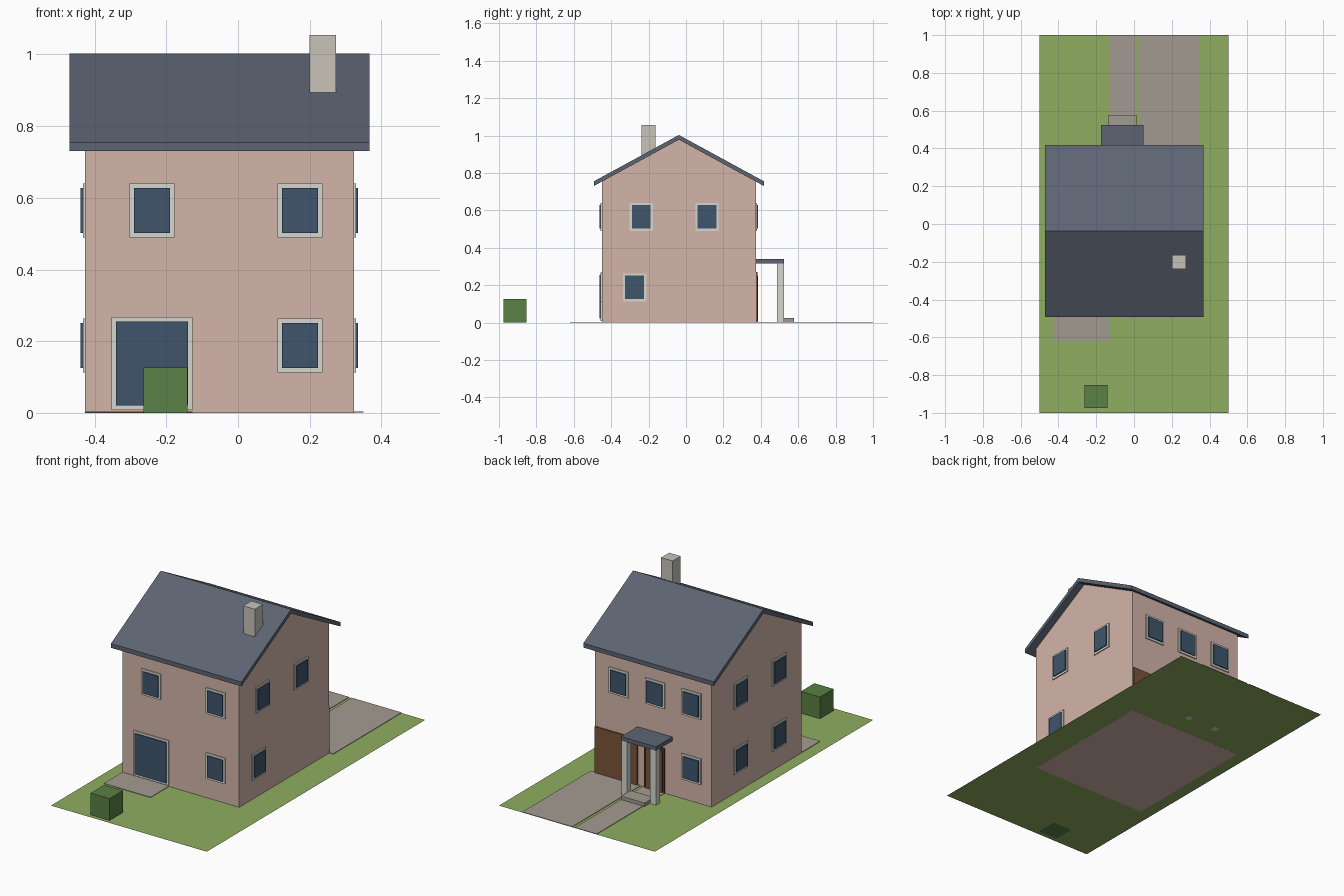
import bpy, bmesh
from mathutils import Matrix, Vector

if "Cube" in bpy.data.objects:
    bpy.data.objects.remove(bpy.data.objects["Cube"])


def mat(name, r, g, b):
    m = bpy.data.materials.new(name)
    m.diffuse_color = (r, g, b, 1)
    m.use_nodes = True
    m.node_tree.nodes["Principled BSDF"].inputs["Base Color"].default_value = m.diffuse_color
    return m


WALL = mat("render", 0.65, 0.46, 0.40)
ROOF = mat("slate", 0.11, 0.13, 0.17)
GLASS = mat("glass", 0.05, 0.09, 0.15)
TRIM = mat("trim", 0.68, 0.68, 0.63)
STONE = mat("stone", 0.58, 0.55, 0.49)
PAVE = mat("paving", 0.37, 0.33, 0.29)
GRASS = mat("grass", 0.28, 0.42, 0.12)
LEAF = mat("leaf", 0.10, 0.22, 0.06)
WOOD = mat("wood", 0.20, 0.09, 0.04)
DARK = mat("dark_wood", 0.08, 0.03, 0.02)


def finish(name, bm, m):
    bmesh.ops.recalc_face_normals(bm, faces=bm.faces)
    me = bpy.data.meshes.new(name)
    bm.to_mesh(me)
    bm.free()
    me.materials.append(m)
    ob = bpy.data.objects.new(name, me)
    bpy.context.collection.objects.link(ob)
    return ob


def box(name, m, x0, x1, y0, y1, z0, z1):
    bm = bmesh.new()
    size = Matrix.Diagonal((x1 - x0, y1 - y0, z1 - z0, 1))
    mid = Matrix.Translation(((x0 + x1) / 2, (y0 + y1) / 2, (z0 + z1) / 2))
    bmesh.ops.create_cube(bm, size=1, matrix=mid @ size)
    return finish(name, bm, m)


def prism(name, m, profile, x0, x1):
    """Extrude a (y, z) profile along x."""
    bm = bmesh.new()
    f = bm.faces.new([bm.verts.new((x0, y, z)) for y, z in profile])
    ext = bmesh.ops.extrude_face_region(bm, geom=[f])
    moved = [v for v in ext["geom"] if isinstance(v, bmesh.types.BMVert)]
    bmesh.ops.translate(bm, verts=moved, vec=Vector((x1 - x0, 0, 0)))
    return finish(name, bm, m)


# House extents
XL, XR, YF, YB, RIDGE = -0.427, 0.323, -0.45, 0.374, -0.038


def panel(name, m, side, c, z, w, h, out):
    """Thin upright panel on one wall, standing out from it."""
    a, b, z0, z1 = c - w / 2, c + w / 2, z - h / 2, z + h / 2
    if side == "front":
        box(name, m, a, b, YF - out, YF + 0.003, z0, z1)
    elif side == "back":
        box(name, m, a, b, YB - 0.003, YB + out, z0, z1)
    elif side == "left":
        box(name, m, XL - out, XL + 0.003, a, b, z0, z1)
    else:
        box(name, m, XR - 0.003, XR + out, a, b, z0, z1)


def window(name, side, c, z, w=0.10, h=0.125, rim=0.0125):
    panel(name + "_frame", TRIM, side, c, z, w + 2 * rim, h + 2 * rim, 0.006)
    panel(name + "_glass", GLASS, side, c, z, w, h, 0.012)


# Walls with gables
prism("walls", WALL, [(YF, 0), (YB, 0), (YB, 0.757), (RIDGE, 0.981), (YF, 0.757)], XL, XR)

# Roof: folded slab with overhang
EF, EB, T = -0.493, 0.417, 0.025
prism("roof", ROOF, [(EF, 0.755), (RIDGE, 1.003), (EB, 0.755),
                     (EB, 0.755 - T), (RIDGE, 1.003 - T), (EF, 0.755 - T)], -0.47, 0.367)
box("chimney", STONE, 0.20, 0.274, -0.237, -0.163, 0.87, 1.055)

# Windows
UP, LOW = 0.565, 0.188
layout = {
    "front": [(-0.24, UP), (0.173, UP), (0.173, LOW)],
    "right": [(-0.24, UP), (0.112, UP), (-0.275, LOW)],
    "left": [(-0.24, UP), (0.112, UP), (-0.24, LOW), (0.112, LOW)],
    "back": [(0.168, UP), (-0.065, UP), (-0.298, UP), (-0.298, LOW)],
}
for side, spots in layout.items():
    for i, (c, z) in enumerate(spots):
        window(f"{side}_window_{i + 1}", side, c, z)
window("patio_door", "front", -0.24, 0.138, 0.20, 0.235)

# Garage door and entrance door
panel("garage_door", WOOD, "back", 0.183, 0.136, 0.275, 0.27, 0.008)
panel("entrance_frame", DARK, "back", -0.063, 0.131, 0.13, 0.26, 0.006)
panel("entrance_door", WOOD, "back", -0.063, 0.125, 0.105, 0.24, 0.012)

# Porch
box("porch_canopy", ROOF, -0.175, 0.049, YB, 0.525, 0.317, 0.34)
for n, x in (("left", 0.03), ("right", -0.156)):
    box(f"porch_post_{n}", TRIM, x - 0.0185, x + 0.0185, 0.487, 0.524, 0, 0.318)
box("porch_step", PAVE, -0.138, 0.013, 0.49, 0.577, 0.004, 0.024)

# Plot: lawn sheet, paving and bush
bm = bmesh.new()
bmesh.ops.create_grid(bm, x_segments=1, y_segments=1, size=1,
                      matrix=Matrix.Diagonal((0.5, 1, 1, 1)) @ Matrix.Translation((0, 0, 0.0005)))
lawn = finish("lawn", bm, GRASS)
box("driveway", PAVE, 0.03, 0.35, YB, 1, 0.001, 0.004)
box("path", PAVE, -0.127, 0.013, YB, 1, 0.001, 0.004)
box("patio", PAVE, -0.427, -0.127, -0.62, YF, 0.001, 0.004)
box("bush", LEAF, -0.263, -0.141, -0.975, -0.852, 0, 0.127)
